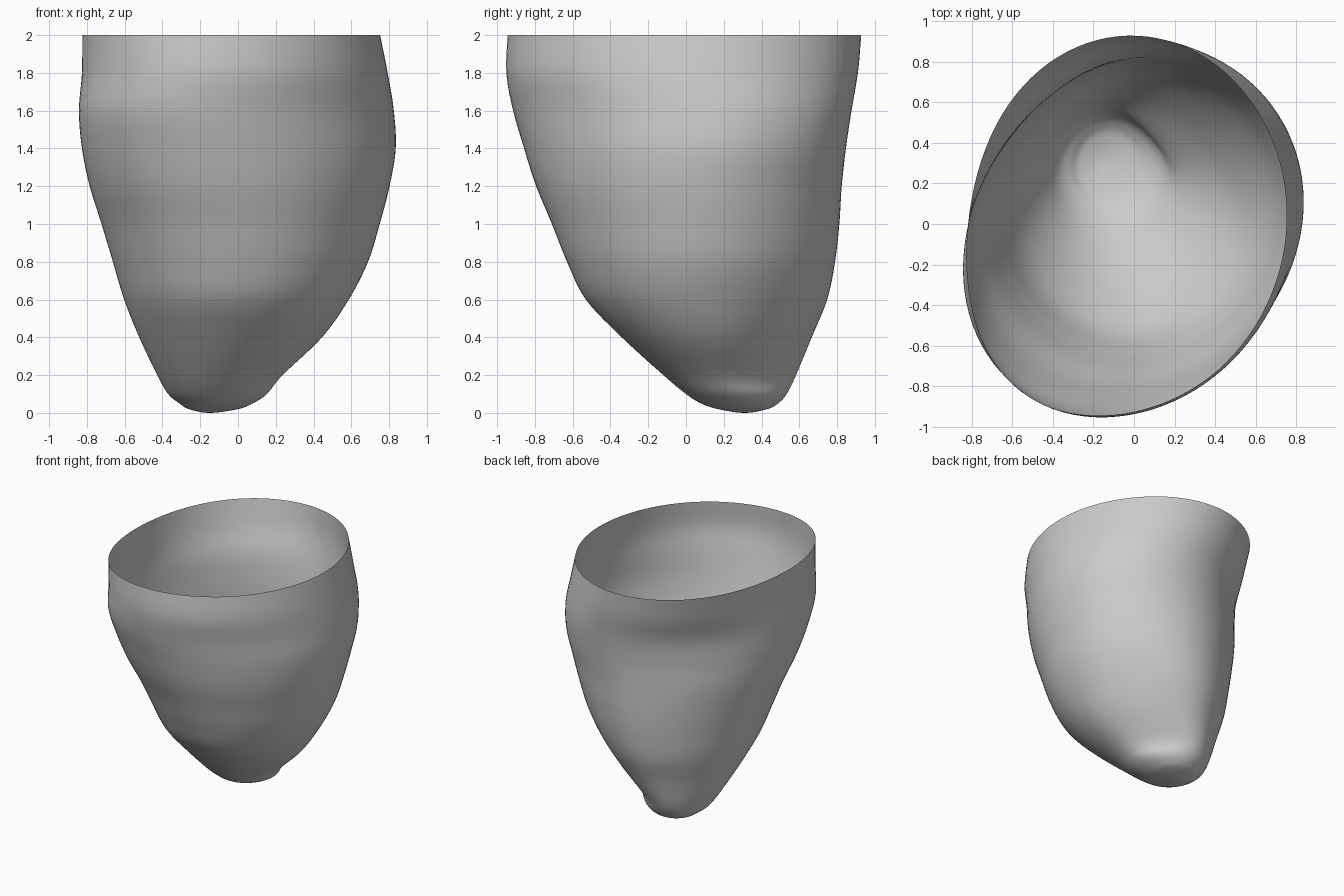
import bpy
import bmesh
from math import cos, sin, asin, pi, tau

SIDES = 96      # points around each ring
STEPS = 6       # rings between neighbouring levels

# Each level: height, x min, x max, y min, y max, diagonal lean,
# then outward offsets at the back right, back left and front left corners
LEVELS = [
    (0, -.15, -.15, .31, .31, 0, 0, 0, 0),
    (.02, -.26, 0, .17, .43, 0, 0, 0, 0),
    (.05, -.31, .08, .08, .49, 0, -.01, 0, 0),
    (.1, -.37, .16, 0, .54, 0, -.03, 0, 0),
    (.2, -.43, .25, -.12, .6, 0, -.07, -.01, 0),
    (.4, -.53, .46, -.34, .69, 0, -.07, -.03, 0),
    (.6, -.61, .6, -.53, .77, .02, -.06, -.03, 0),
    (.8, -.67, .7, -.63, .81, .05, -.05, -.03, 0),
    (1, -.73, .76, -.71, .83, .08, -.04, -.03, 0),
    (1.2, -.79, .81, -.79, .84, .11, -.03, -.03, .01),
    (1.4, -.83, .84, -.85, .86, .14, -.02, -.04, .02),
    (1.6, -.84, .83, -.9, .89, .15, -.02, -.04, .04),
    (1.8, -.81, .8, -.93, .92, .11, -.03, 0, .06),
    (2, -.79, .76, -.91, .93, .07, -.03, .03, .1),
]


def smooth_value(a, b, c, d, t):
    """Catmull-Rom blend between b and c."""
    return b + 0.5 * t * (c - a + t * (2 * a - 5 * b + 4 * c - d
                                       + t * (3 * (b - c) + d - a)))


def smooth_levels(levels):
    """Yield evenly blended levels, leaving out the single-point first one."""
    # A level mirrored through the tip keeps the tip round
    z, left, right, front, back, *rest = levels[1]
    padded = [(z, right, left, back, front, *rest), *levels, levels[-1]]
    for around in zip(padded, padded[1:], padded[2:], padded[3:]):
        for step in range(1, STEPS + 1):
            yield [smooth_value(*column, step / STEPS) for column in zip(*around)]


def ring_points(level):
    """Leaning oval that touches the given limits, pushed out or in at corners."""
    z, left, right, front, back, lean, *offsets = level
    centre_x, centre_y = (left + right) / 2, (front + back) / 2
    width, depth = (right - left) / 2, (back - front) / 2
    for i in range(SIDES):
        angle = tau * i / SIDES
        x = centre_x + width * cos(angle)
        y = centre_y + depth * sin(angle + asin(lean))
        for quarter, offset in enumerate(offsets):
            corner = pi / 4 + quarter * pi / 2
            push = offset * max(0, cos(angle - corner)) ** 3
            x += push * cos(corner)
            y += push * sin(corner)
        yield x, y, z


def make_material(name, colour):
    material = bpy.data.materials.new(name)
    material.use_nodes = True
    material.diffuse_color = colour
    material.node_tree.nodes["Principled BSDF"].inputs["Base Color"].default_value = colour
    return material


def build_cup():
    bm = bmesh.new()
    # Rounded tip
    first = LEVELS[0]
    tip = bm.verts.new((first[1], first[3], first[0]))
    previous = None
    # Open wall, lofted ring by ring up to the rim
    for level in smooth_levels(LEVELS):
        ring = [bm.verts.new(point) for point in ring_points(level)]
        for i in range(SIDES):
            j = (i + 1) % SIDES
            if previous is None:
                bm.faces.new((tip, ring[j], ring[i]))
            else:
                bm.faces.new((previous[i], previous[j], ring[j], ring[i]))
        previous = ring
    for face in bm.faces:
        face.smooth = True
    mesh = bpy.data.meshes.new("cup_shell")
    bm.to_mesh(mesh)
    bm.free()
    mesh.materials.append(make_material("light grey", (0.6, 0.6, 0.6, 1.0)))
    cup = bpy.data.objects.new("cup_shell", mesh)
    bpy.context.collection.objects.link(cup)


default_cube = bpy.data.objects.get("Cube")
if default_cube:
    bpy.data.objects.remove(default_cube, do_unlink=True)

build_cup()
